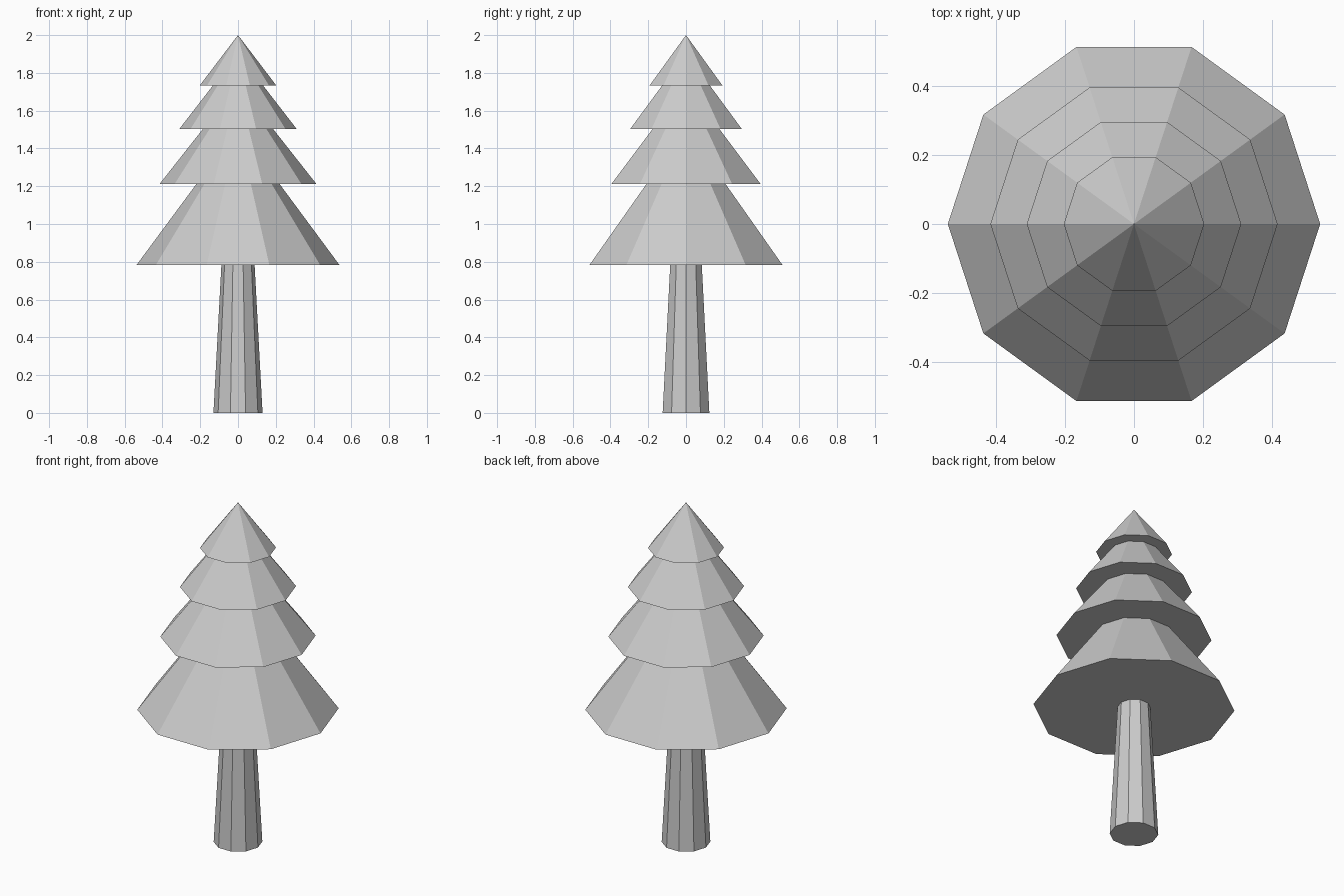
import bpy, bmesh
from math import cos, sin, tau

if "Cube" in bpy.data.objects:
    bpy.data.objects.remove(bpy.data.objects["Cube"])

SIDES = 10


def lathe(name, profile):
    """Flat-faced solid from (radius, z) rings, bottom to top; radius 0 is a tip."""
    bm = bmesh.new()
    rings = []
    for r, z in profile:
        if r == 0:
            rings.append([bm.verts.new((0, 0, z))] * SIDES)
        else:
            rings.append([bm.verts.new((r * cos(tau * i / SIDES), r * sin(tau * i / SIDES), z))
                          for i in range(SIDES)])
    for low, high in zip(rings, rings[1:]):
        for i in range(SIDES):
            j = (i + 1) % SIDES
            bm.faces.new(dict.fromkeys((low[i], low[j], high[j], high[i])))
    # Close the open ends
    bm.faces.new(rings[0][::-1])
    if profile[-1][0] > 0:
        bm.faces.new(rings[-1])
    bmesh.ops.recalc_face_normals(bm, faces=bm.faces)
    mesh = bpy.data.meshes.new(name)
    bm.to_mesh(mesh)
    bm.free()
    obj = bpy.data.objects.new(name, mesh)
    bpy.context.collection.objects.link(obj)
    return obj


# Tapered trunk
lathe("trunk", [(0.13, 0), (0.088, 0.782)])

# Four stacked skirts of branches, ending in a point
lathe("foliage", [
    (0.538, 0.782), (0.22, 1.212),
    (0.415, 1.212), (0.185, 1.504),
    (0.31, 1.504), (0.133, 1.733),
    (0.203, 1.733), (0, 2.0),
])
